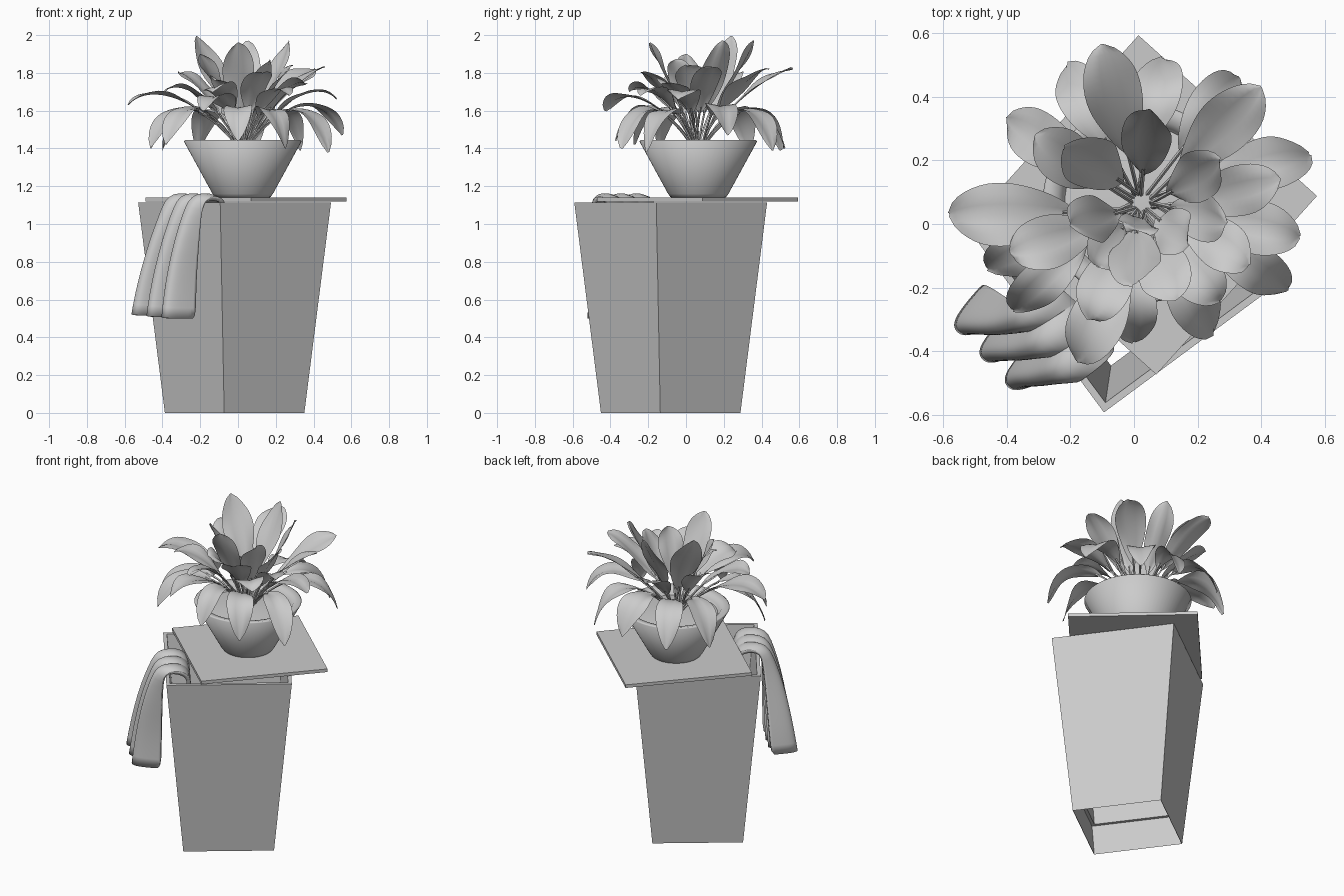
import bpy, bmesh, math, random
from mathutils import Vector

if "Cube" in bpy.data.objects:
    bpy.data.objects.remove(bpy.data.objects["Cube"])

random.seed(4)
CX, CY = 0.025, 0.065      # pot and plant axis


def finish(bm, name, angle=None):
    bmesh.ops.recalc_face_normals(bm, faces=bm.faces)
    me = bpy.data.meshes.new(name)
    bm.to_mesh(me)
    bm.free()
    ob = bpy.data.objects.new(name, me)
    bpy.context.collection.objects.link(ob)
    if angle:
        bpy.ops.object.select_all(action='DESELECT')
        ob.select_set(True)
        bpy.context.view_layer.objects.active = ob
        bpy.ops.object.shade_smooth_by_angle(angle=math.radians(angle))
    return ob


def loft(bm, rings, closed=True):
    """Skin a list of point rings with quads and return the vertex rows."""
    rows = [[bm.verts.new(p) for p in r] for r in rings]
    for a, b in zip(rows, rows[1:]):
        n = len(a)
        for i in range(n if closed else n - 1):
            j = (i + 1) % n
            bm.faces.new((a[i], a[j], b[j], b[i]))
    return rows


def square(cx, cy, half, z, deg):
    a = math.radians(deg)
    c, s = math.cos(a), math.sin(a)
    return [(cx + half * (u * c - v * s), cy + half * (u * s + v * c), z)
            for u, v in ((-1, -1), (1, -1), (1, 1), (-1, 1))]


# tapered bin: hollow walls, open at the bottom, liner stopping above the foot
profile = [(0.264, 0), (0.365, 1.115), (0.343, 1.115), (0.26, 0.2), (0.279, 0.2), (0.261, 0)]
bm = bmesh.new()
loft(bm, [square(-0.018, -0.081, h, z, 36.5) for h, z in profile])
finish(bm, "bin")

# lid slid askew on top of the bin
bm = bmesh.new()
rows = loft(bm, [square(0.042, 0.06, 0.377, z, 48) for z in (1.12, 1.14)])
bm.faces.new(rows[0])
bm.faces.new(rows[1])
finish(bm, "lid")


# lathed pot and soil
def lathe(name, prof, n=64):
    bm = bmesh.new()
    rows = loft(bm, [[(CX + r * math.cos(2 * math.pi * i / n), CY + r * math.sin(2 * math.pi * i / n), z)
                      for i in range(n)] for r, z in prof])
    bm.faces.new(rows[0])
    bm.faces.new(rows[-1])
    return finish(bm, name, 80)


lathe("pot", [(0.135, 1.14), (0.147, 1.142), (0.16, 1.16), (0.312, 1.438),
              (0.305, 1.444), (0.265, 1.436), (0.25, 1.415), (0.22, 1.36)])
lathe("soil", [(0.235, 1.38), (0.247, 1.4), (0.15, 1.412), (0.03, 1.42)])


# leaves: cubic arc from the pot centre to each tip, thin stem then cupped blade
def arc(p, t):
    s = 1 - t
    return p[0] * s**3 + p[1] * 3 * s * s * t + p[2] * 3 * s * t * t + p[3] * t**3


def leaf(bm, x, y, tz, width):
    d = Vector((x - CX, y - CY, 0))
    R = d.length
    d.normalize()
    across = Vector((-d.y, d.x, 0))
    base = Vector((CX, CY, 0)) + d * 0.02 + across * random.uniform(-0.02, 0.02)
    up = Vector((0, 0, 1))
    rise = tz - 1.4
    p = [base + up * 1.4,
         base + d * 0.25 * R + up * (1.58 + 0.12 * max(0, rise)),
         base + d * 0.74 * R + up * (tz + 0.35 - 0.88 * rise),
         Vector((x, y, tz))]
    start = 0.39 - 0.22 * max(0, rise)
    # stem
    rings = []
    for k in range(7):
        t = k / 6 * (start + 0.06)
        c = arc(p, t)
        tan = (arc(p, t + 0.01) - c).normalized()
        nor = tan.cross(across)
        r = 0.006
        rings.append([c + r * (across * math.cos(a) + nor * math.sin(a))
                      for a in (0, math.pi / 2, math.pi, 3 * math.pi / 2)])
    loft(bm, rings)
    # blade
    tw = random.uniform(-0.4, 0.4)
    ph = random.uniform(0, 6)
    rings = []
    for k in range(17):
        s = k / 16
        t = start + (1 - start) * s
        c = arc(p, t)
        tan = (c - arc(p, t - 0.01)).normalized()
        nor = tan.cross(across)
        if nor.z < 0:
            nor = -nor
        sd = across * math.cos(tw * s) + nor * math.sin(tw * s)
        w = 0.005 + width / 2 * max(0, math.sin(math.pi * s**1.15))**0.7
        ring = []
        for u in (-1, -0.66, -0.33, 0, 0.33, 0.66, 1):
            ripple = 0.008 * u * u * math.sin(9 * s + ph + 2 * u)
            ring.append(c + sd * (w * u) + nor * (0.28 * w * abs(u) - 0.14 * w * u * u + ripple))
        rings.append(ring)
    loft(bm, rings, closed=False)


tips_low = [(-0.46, -0.14, 1.40, .14), (-0.38, -0.27, 1.42, .13), (-0.18, -0.43, 1.60, .17), (0.00, -0.37, 1.44, .14),
            (0.25, -0.34, 1.40, .15), (0.48, -0.21, 1.38, .14), (0.55, 0.22, 1.47, .16), (0.33, 0.46, 1.39, .16),
            (0.09, 0.52, 1.40, .16), (-0.21, 0.50, 1.39, .15), (-0.40, 0.33, 1.39, .16)]
tips_mid = [(-0.58, 0.03, 1.63, .19), (-0.39, -0.09, 1.70, .16), (-0.31, 0.28, 1.80, .16), (-0.10, 0.565, 1.82, .17),
            (0.40, 0.43, 1.82, .17), (0.46, 0.14, 1.83, .15), (0.52, -0.04, 1.66, .16), (0.36, -0.13, 1.74, .15),
            (0.27, -0.24, 1.68, .15), (0.13, -0.24, 1.80, .16), (-0.14, -0.30, 1.70, .16)]
tips_top = [(-0.22, 0.24, 1.995, .17), (0.05, 0.36, 1.97, .15), (0.27, 0.20, 1.97, .15), (-0.20, 0.00, 1.90, .15),
            (0.29, 0.00, 1.84, .15), (0.00, -0.19, 1.96, .16), (0.17, -0.06, 1.87, .15), (0.00, -0.02, 1.76, .12),
            (-0.12, -0.13, 1.76, .14)]
bm = bmesh.new()
for tip in tips_low + tips_mid + tips_top:
    leaf(bm, *tip)
finish(bm, "leaves", 60)

# pleated towel draped over the front left rim
E, N, O = Vector((0.6, -0.8, 0)), Vector((-0.8, -0.6, 0)), Vector((-0.305, -0.30, 0))
# path rows: outward distance, height, centre along rim, half width, pleat depth
path = [(-0.13, 1.02, 0.08, 0.13, 0.004), (-0.13, 1.08, 0.08, 0.14, 0.006), (-0.11, 1.125, 0.08, 0.15, 0.01),
        (-0.06, 1.145, 0.08, 0.155, 0.012), (0.0, 1.142, 0.075, 0.155, 0.014), (0.035, 1.115, 0.07, 0.155, 0.02),
        (0.055, 1.05, 0.06, 0.15, 0.03), (0.08, 0.92, 0.04, 0.155, 0.048), (0.1, 0.76, 0.015, 0.16, 0.062),
        (0.115, 0.62, 0.0, 0.17, 0.07), (0.125, 0.51, -0.005, 0.175, 0.075)]
bm = bmesh.new()
rings = []
for n, z, e, w, amp in path:
    row = []
    for k in range(61):
        u = k / 30 - 1
        ridge = abs(math.cos(1.5 * math.pi * u))
        bump = amp * (1 - 2 * (1 - ridge)**1.3)
        hang = max(0, 1.1 - z) if n > 0 else 0
        out = n + (bump if n > -0.1 else 0) - 0.03 * u * hang
        lift = 0.008 * (2 * ridge - 1) if -0.12 < n < 0.04 else 0
        row.append(O + N * out + E * (e + w * u) + Vector((0, 0, z + lift - 0.02 * u * hang)))
    rings.append(row)
loft(bm, rings, closed=False)
towel = finish(bm, "towel", 60)
sub = towel.modifiers.new("soft", 'SUBSURF')
sub.levels = sub.render_levels = 1
sol = towel.modifiers.new("thick", 'SOLIDIFY')
sol.thickness, sol.offset = 0.024, 0
